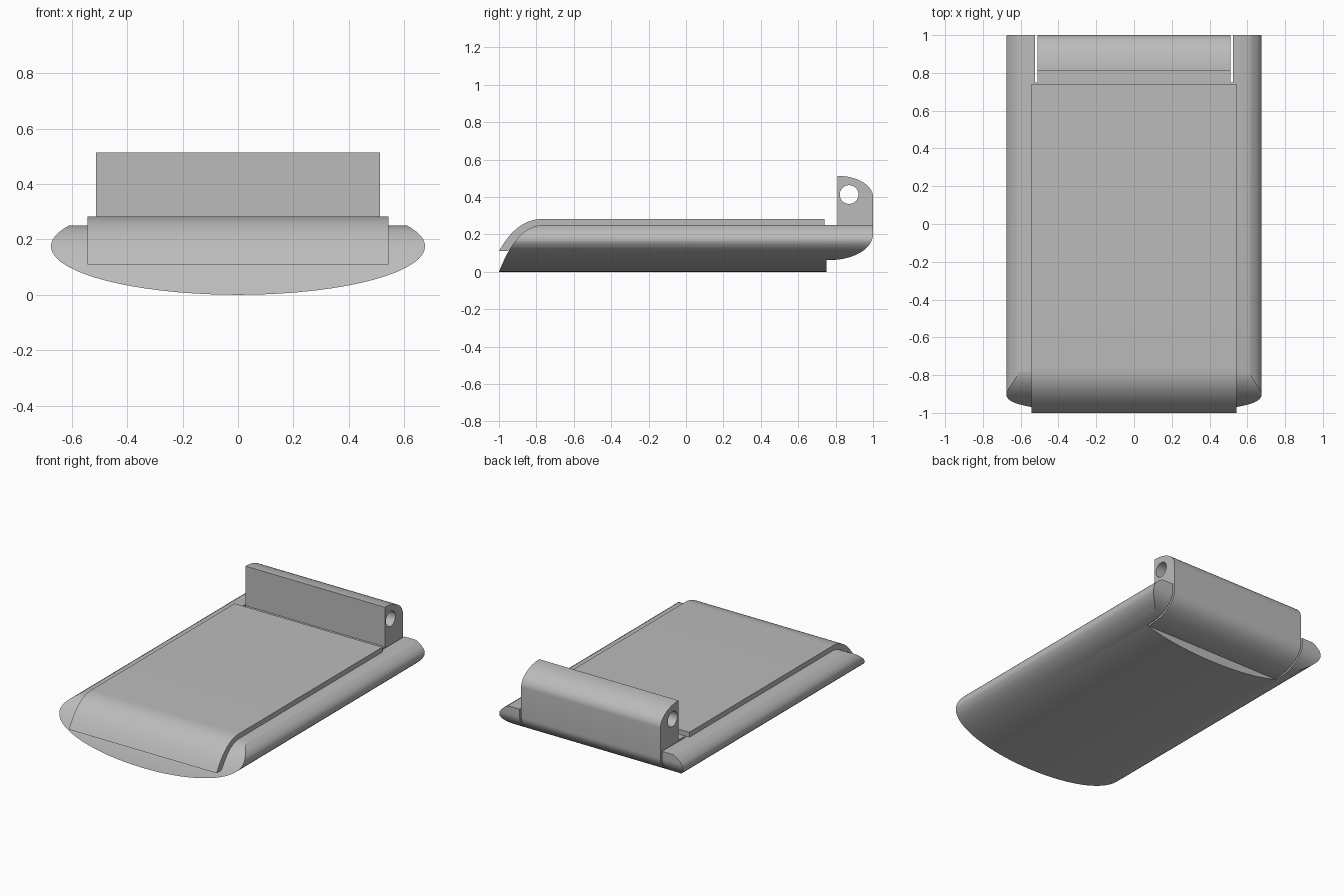
import bpy, bmesh, math
from mathutils import Vector
from mathutils.geometry import interpolate_bezier

if "Cube" in bpy.data.objects:
    bpy.data.objects.remove(bpy.data.objects["Cube"], do_unlink=True)

grey = bpy.data.materials.new("plain grey")
grey.use_nodes = True
COLOUR = (0.5, 0.5, 0.5, 1)
grey.diffuse_color = COLOUR
grey.node_tree.nodes["Principled BSDF"].inputs["Base Color"].default_value = COLOUR


def prism(name, outline, offset):
    """Extrude a closed outline of 3D points along an offset."""
    bm = bmesh.new()
    face = bm.faces.new([bm.verts.new(p) for p in outline])
    out = bmesh.ops.extrude_face_region(bm, geom=[face])["geom"]
    moved = [v for v in out if isinstance(v, bmesh.types.BMVert)]
    bmesh.ops.translate(bm, verts=moved, vec=offset)
    bmesh.ops.recalc_face_normals(bm, faces=bm.faces)
    mesh = bpy.data.meshes.new(name)
    bm.to_mesh(mesh)
    bm.free()
    obj = bpy.data.objects.new(name, mesh)
    bpy.context.collection.objects.link(obj)
    return obj


def side_prism(name, profile, half_width):
    """Extrude a (y, z) side profile symmetrically across x."""
    return prism(name, [(-half_width, y, z) for y, z in profile], (2 * half_width, 0, 0))


def boolean(obj, cutter, operation):
    """Apply a boolean and discard the cutter."""
    cutter.hide_render = True
    mod = obj.modifiers.new("cut", "BOOLEAN")
    mod.operation, mod.solver, mod.object = operation, "EXACT", cutter
    graph = bpy.context.evaluated_depsgraph_get()
    mesh = bpy.data.meshes.new_from_object(obj.evaluated_get(graph))
    obj.modifiers.clear()
    obj.data = mesh
    bpy.data.objects.remove(cutter, do_unlink=True)


def curve(*handles, steps=20):
    return [(p.x, p.y) for p in interpolate_bezier(*[Vector(h) for h in handles], steps)]


def quarter(cy, cz, ry, rz, start, steps=20):
    """Quarter ellipse in the (y, z) plane, running anticlockwise."""
    angles = [math.radians(start + 90 * i / steps) for i in range(steps + 1)]
    return [(cy + ry * math.cos(a), cz + rz * math.sin(a)) for a in angles]


TOP, LOW, HINGE_Y = 0.25, 0.063, 0.75
rear_curve = quarter(0.77, 0.2, 0.23, 0.2 - LOW, 270)
nose = curve((-0.76, TOP), (-0.88, TOP), (-0.95, 0.125), (-1, 0))

# Body: elliptical tray trimmed by its side profile and notched for the hinge
ring = [math.tau * i / 96 for i in range(96)]
section = [(0.675 * math.sin(a), -1.1, 0.175 - 0.175 * math.cos(a)) for a in ring]
body = prism("body", section, (0, 2.2, 0))
trim = nose + [(-1.02, -0.05), (HINGE_Y, -0.05), (HINGE_Y, LOW)] + rear_curve + [(1, TOP)]
boolean(body, side_prism("trim_cutter", trim, 0.8), "INTERSECT")
notch = [(HINGE_Y, -0.1), (1.2, -0.1), (1.2, 0.4), (HINGE_Y, 0.4)]
boolean(body, side_prism("notch_cutter", notch, 0.523), "DIFFERENCE")

# Top panel that wraps over the nose
skin = curve((-1, 0.11), (-0.95, 0.2), (-0.88, 0.283), (-0.76, 0.283))
under = [(y, z - 0.002) for y, z in nose if z > 0.115]
panel = side_prism("top_panel", skin + [(0.74, 0.283), (0.74, TOP - 0.002)] + under + [(-0.955, 0.11)], 0.543)

# Hinge block with a pin hole right through
block = [(HINGE_Y - 0.002, LOW)] + rear_curve + quarter(0.81, 0.4, 0.19, 0.113, 0)
block += [(0.81, TOP), (HINGE_Y - 0.002, TOP)]
hinge = side_prism("hinge_block", block, 0.512)
hole = [(0.872 + 0.05 * math.cos(a), 0.413 + 0.05 * math.sin(a)) for a in ring[::2]]
boolean(hinge, side_prism("hole_cutter", hole, 0.7), "DIFFERENCE")

# Shared finish
bpy.ops.object.select_all(action="DESELECT")
for part in (body, panel, hinge):
    part.data.materials.clear()
    part.data.materials.append(grey)
    part.select_set(True)
bpy.context.view_layer.objects.active = body
bpy.ops.object.shade_smooth_by_angle(angle=math.radians(30))
